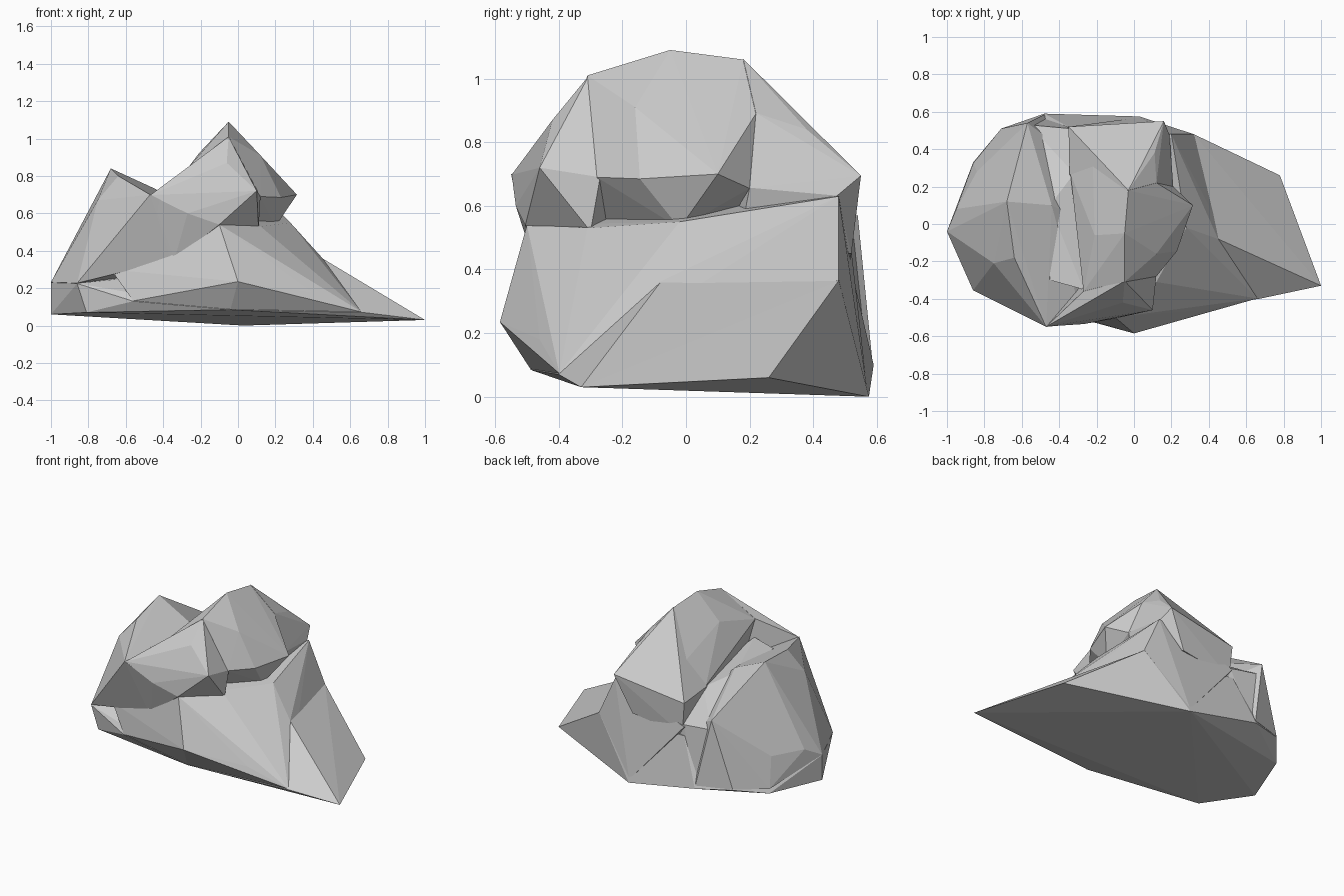
import bpy, bmesh


def boulder(name, pts):
    """Faceted lump of stone: convex hull around a few corner points."""
    bm = bmesh.new()
    for p in pts:
        bm.verts.new(p)
    res = bmesh.ops.convex_hull(bm, input=bm.verts)
    loose = {g for g in res["geom_interior"] + res["geom_unused"]
             if isinstance(g, bmesh.types.BMVert)}
    bmesh.ops.delete(bm, geom=list(loose), context='VERTS')
    bmesh.ops.recalc_face_normals(bm, faces=bm.faces)
    me = bpy.data.meshes.new(name)
    bm.to_mesh(me)
    bm.free()
    ob = bpy.data.objects.new(name, me)
    bpy.context.collection.objects.link(ob)
    return ob


# wide wedge-shaped foot with the low tip to the right
rock = boulder("rock", [
    (1, -.33, .03), (.78, .26, .06), (.67, -.40, .07), (-.04, -.49, .085),
    (-.56, -.43, .13), (-.81, -.35, .07), (-.86, -.355, .225),
    (-1, -.04, .06), (-1, -.04, .23), (-.86, .33, .07), (-.71, .51, .12),
    (-.48, .59, .1), (.03, .575, 0), (.32, .48, .365), (.45, -.08, .36),
    (-.35, .52, .4)])

# steeper slope up to the shelf, with the front skirt
slope = boulder("upper_slope", [
    (.66, -.398, .073), (.45, -.08, .362), (.32, .48, .367), (.28, -.02, .55),
    (.2, .48, .63), (.12, -.31, .53), (-.1, -.5, .54), (0, -.585, .235),
    (.39, -.46, .18), (-.04, -.489, .087), (-.56, -.431, .132),
    (-.68, -.38, .3), (-.35, -.45, .352), (.17, .17, .57), (-.35, .52, .46),
    (.03, .57, .02), (-.3, 0, .1)])

# left lump
left = boulder("left_lump", [
    (-1, -.04, .232), (-.86, -.355, .227), (-.66, -.385, .32),
    (-.64, -.39, .56), (-.47, -.55, .7), (-.75, -.21, .67),
    (-.64, -.18, .8), (-.68, .12, .84), (-.44, .1, .73), (-.58, .37, .62),
    (-.57, .54, .57), (-.84, .28, .3), (-.95, .08, .3), (-.86, .325, .1),
    (-.71, .51, .125), (-.48, .585, .12), (-.27, -.53, .6),
    (-.36, -.45, .35), (-.3, .03, .6), (-.38, .4, .45)])

# central peak with its overhanging nose
peak = boulder("peak", [
    (-.05, -.05, 1.09), (-.03, .18, 1.06), (-.05, -.31, 1.01),
    (.12, -.16, .91), (.12, .22, .89), (.315, .1, .7), (.23, -.145, .685),
    (.21, .2, .655), (.12, -.28, .69), (.2, -.02, .53), (-.21, -.06, .92),
    (-.27, -.36, .84), (-.22, .32, .8), (-.3, .03, .6), (-.34, .27, .645),
    (-.3, .27, .5), (-.2, -.35, .45)])

# front shoulder below the peak
shoulder = boulder("front_shoulder", [
    (-.27, -.36, .842), (-.05, -.305, 1.01), (-.06, -.42, .87),
    (.1, -.46, .72), (.12, -.27, .69), (-.468, -.548, .698),
    (-.27, -.535, .6), (-.1, -.505, .54), (.11, -.3, .52),
    (-.34, -.455, .35), (-.2, -.2, .4)])

# back spur running down behind the peak
spur = boulder("back_spur", [
    (-.03, .18, 1.062), (.12, .22, .892), (.11, .38, .84), (.16, .55, .695),
    (.21, .2, .657), (.19, .475, .632), (.17, .17, .5), (-.22, .32, .802),
    (-.345, .265, .64), (-.35, .52, .62), (-.33, .51, .4), (.04, .52, .45),
    (-.2, .1, .5)])

# floor of the cleft between the left lump and the peak
cleft = boulder("cleft_floor", [
    (-.32, .27, .63), (-.45, .1, .7), (-.27, .02, .64), (-.27, -.35, .72),
    (-.45, -.3, .71), (-.34, .51, .47), (-.56, .53, .5), (-.2, .3, .58),
    (-.47, .57, .11), (-.2, .5, .1), (-.3, -.3, .1)])

# merge the lumps into one closed stone
for part in (slope, left, peak, shoulder, spur, cleft):
    m = rock.modifiers.new("union", 'BOOLEAN')
    m.operation = 'UNION'
    m.solver = 'EXACT'
    m.object = part
    bpy.context.view_layer.objects.active = rock
    bpy.ops.object.modifier_apply(modifier=m.name)
    bpy.data.objects.remove(part)
